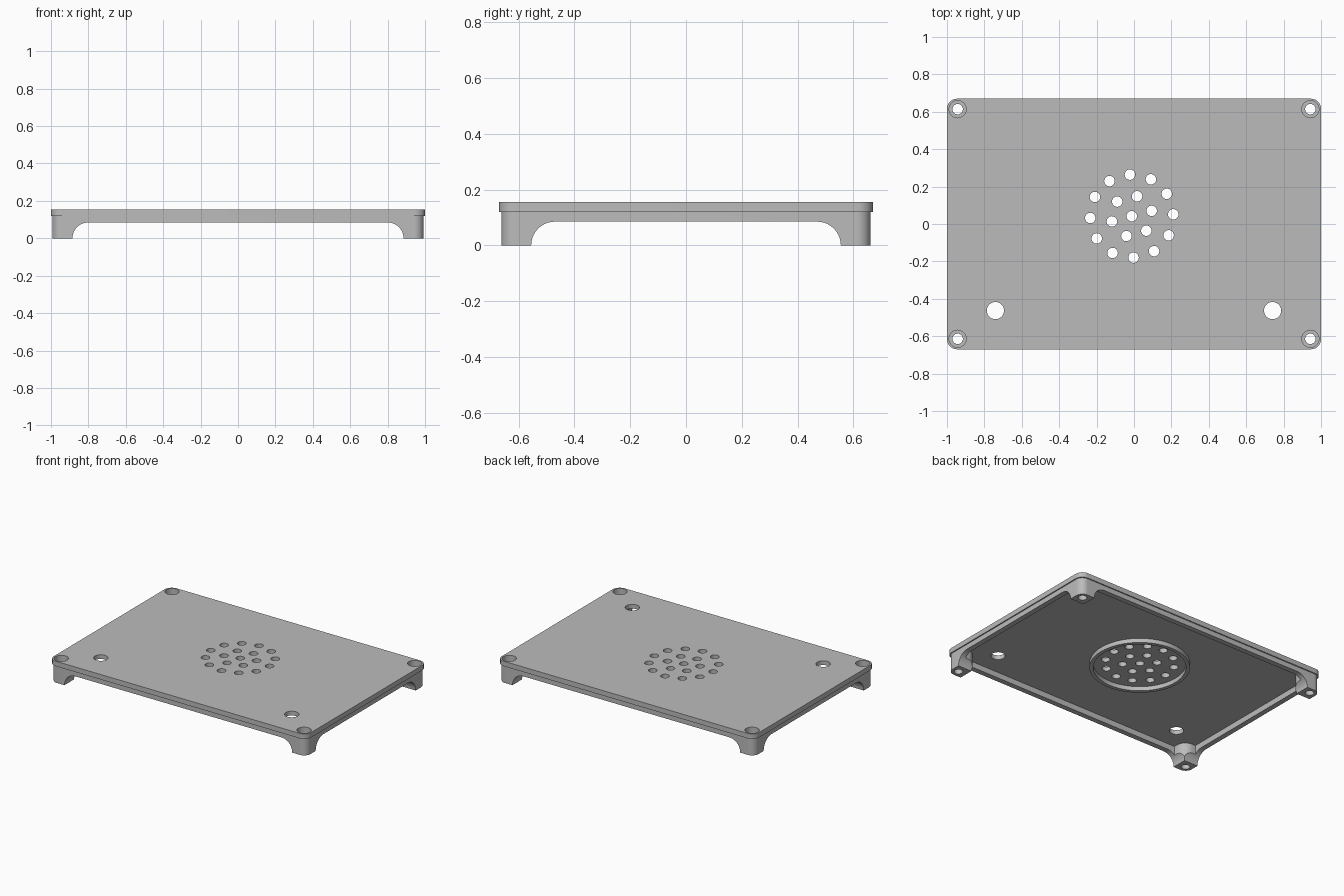
import bpy, bmesh, math
from mathutils import Vector

if "Cube" in bpy.data.objects:
    bpy.data.objects.remove(bpy.data.objects["Cube"], do_unlink=True)

HALF_X, HALF_Y = 1.0, 0.67       # lip half size
TOP, LIP, CEILING = 0.155, 0.12, 0.125
INSET, WALL = 0.008, 0.045

grey = bpy.data.materials.new("grey plastic")
grey.use_nodes = True
grey.diffuse_color = (0.5, 0.5, 0.5, 1)
grey.node_tree.nodes["Principled BSDF"].inputs["Base Color"].default_value = (0.5, 0.5, 0.5, 1)


def rounded(corners, steps=10):
    """Outline with a fillet of its own radius at each right-angled corner."""
    out = []
    for i, (x, y, r) in enumerate(corners):
        p = Vector((x, y))
        if r == 0:
            out.append(p)
            continue
        u = (Vector(corners[i - 1][:2]) - p).normalized()
        v = (Vector(corners[(i + 1) % len(corners)][:2]) - p).normalized()
        c = p + r * (u + v)
        for k in range(steps + 1):
            t = math.pi / 2 * k / steps
            out.append(c - r * (v * math.cos(t) + u * math.sin(t)))
    return out


def rectangle(hx, hy, r):
    return rounded([(-hx, -hy, r), (hx, -hy, r), (hx, hy, r), (-hx, hy, r)])


def circle(x, y, r, n=32):
    return [Vector((x + r * math.cos(2 * math.pi * k / n),
                    y + r * math.sin(2 * math.pi * k / n))) for k in range(n)]


def prism(name, outlines, lo, hi, axis="z"):
    """Extrude one or more outlines along an axis into one object."""
    place = {"z": lambda p, w: (p.x, p.y, w),
             "y": lambda p, w: (p.x, w, p.y),
             "x": lambda p, w: (w, p.x, p.y)}[axis]
    bm = bmesh.new()
    for outline in outlines:
        a = [bm.verts.new(place(p, lo)) for p in outline]
        b = [bm.verts.new(place(p, hi)) for p in outline]
        bm.faces.new(a[::-1])
        bm.faces.new(b)
        for i in range(len(a)):
            j = (i + 1) % len(a)
            bm.faces.new((a[i], a[j], b[j], b[i]))
    bmesh.ops.recalc_face_normals(bm, faces=bm.faces[:])
    mesh = bpy.data.meshes.new(name)
    bm.to_mesh(mesh)
    bm.free()
    mesh.materials.append(grey)
    obj = bpy.data.objects.new(name, mesh)
    bpy.context.collection.objects.link(obj)
    return obj


def combine(target, tool, operation):
    """Apply a boolean and discard the tool."""
    mod = target.modifiers.new("boolean", "BOOLEAN")
    mod.operation, mod.solver, mod.object = operation, "EXACT", tool
    bpy.context.view_layer.objects.active = target
    bpy.ops.object.modifier_apply(modifier=mod.name)
    bpy.data.objects.remove(tool, do_unlink=True)


# Body block with arches cut through both directions, leaving four legs
cover = prism("cover_plate", [rectangle(HALF_X - INSET, HALF_Y - INSET, 0.05)], 0, 0.14)
for axis, foot in (("y", 0.885), ("x", 0.555)):
    arch = rounded([(-foot, -0.1, 0), (-foot, 0.085, 0.085),
                    (foot, 0.085, 0.085), (foot, -0.1, 0)])
    combine(cover, prism("arch_cutter", [arch], -2, 2, axis), "DIFFERENCE")

# Overhanging lip and top
combine(cover, prism("lip", [rectangle(HALF_X, HALF_Y, 0.055)], LIP, TOP), "UNION")

# Hollow underside, stepping around the rounded corner posts
ix, iy = HALF_X - WALL, HALF_Y - WALL
px, py, r = 0.86, 0.53, 0.07
hollow = rounded([(-px, -iy, 0), (px, -iy, 0), (px, -py, r), (ix, -py, 0),
                  (ix, py, 0), (px, py, r), (px, iy, 0), (-px, iy, 0),
                  (-px, py, r), (-ix, py, 0), (-ix, -py, 0), (-px, -py, r)])
combine(cover, prism("hollow_cutter", [hollow], -0.1, CEILING), "DIFFERENCE")

# Raised speaker ring under the plate
sx, sy = -0.012, 0.042
ring = prism("speaker_ring", [circle(sx, sy, 0.32, 64)], 0.095, 0.14)
combine(ring, prism("ring_cutter", [circle(sx, sy, 0.295, 64)], 0, 0.3), "DIFFERENCE")
combine(cover, ring, "UNION")

# Through holes: screws, two large holes, speaker grille
screws = [(x, y) for x in (-0.943, 0.943) for y in (-0.614, 0.614)]
holes = [circle(x, y, 0.028) for x, y in screws]
holes += [circle(x, -0.463, 0.046) for x in (-0.741, 0.741)]
holes.append(circle(sx, sy, 0.028))
for count, radius, start in ((6, 0.11, 15), (12, 0.222, 2.5)):
    for k in range(count):
        a = math.radians(start + 360 * k / count)
        holes.append(circle(sx + radius * math.cos(a), sy + radius * math.sin(a), 0.028))
combine(cover, prism("hole_cutter", holes, -0.1, 0.3), "DIFFERENCE")

# Recesses for the screw heads
combine(cover, prism("recess_cutter", [circle(x, y, 0.046) for x, y in screws], 0.1, 0.3),
        "DIFFERENCE")

bpy.ops.object.select_all(action="DESELECT")
cover.select_set(True)
bpy.context.view_layer.objects.active = cover
bpy.ops.object.shade_smooth_by_angle(angle=math.radians(30))
